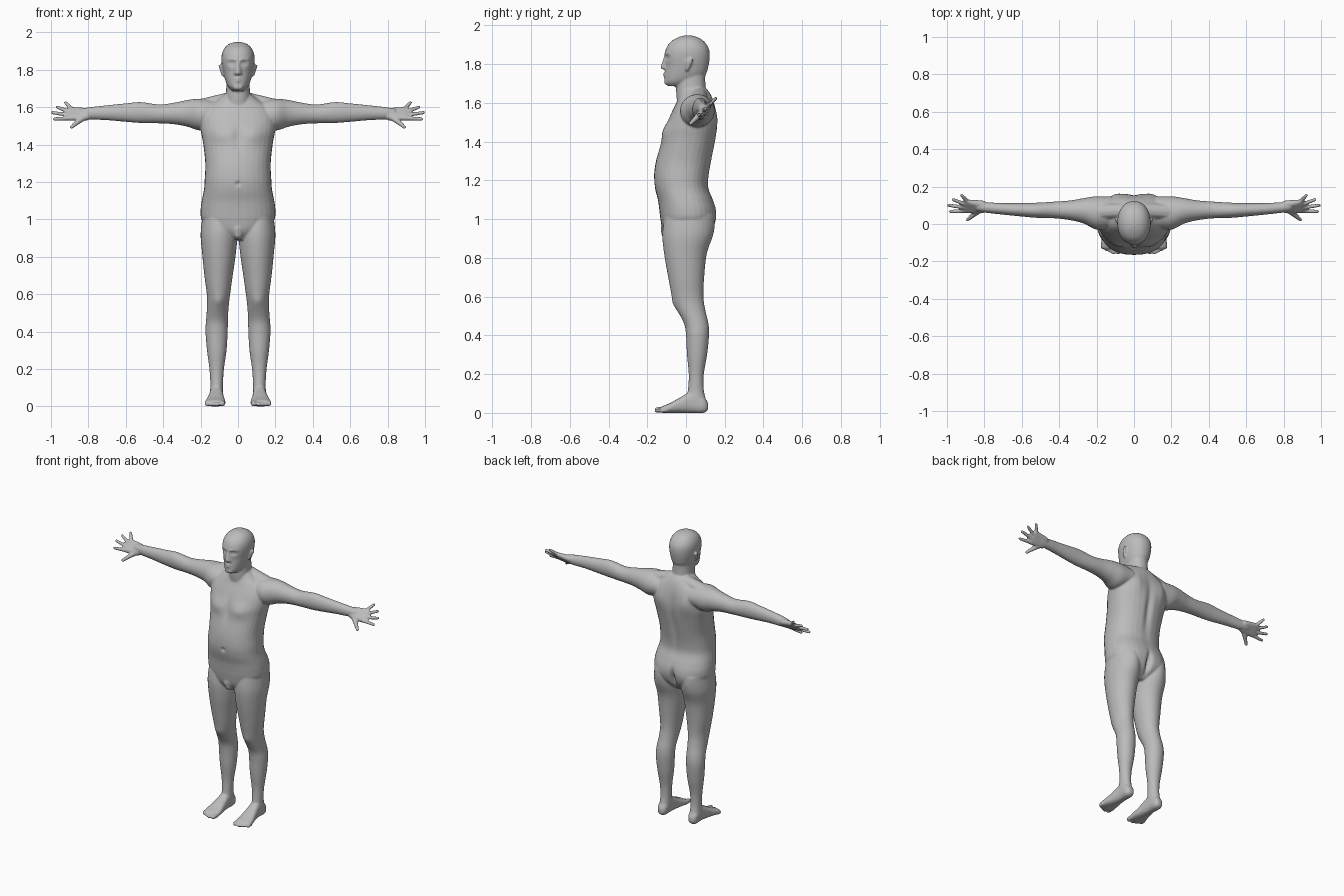
import bpy, bmesh, math
from mathutils import Vector, Matrix

default_cube = bpy.data.objects.get("Cube")
if default_cube:
    bpy.data.objects.remove(default_cube, do_unlink=True)

SEGMENTS = 32
STEPS = 5
centre_parts = bmesh.new()
left_parts = bmesh.new()


def spline(before, start, end, after, t):
    """Smooth interpolation between two neighbouring sections."""
    def blend(a, b, c, d):
        return b + 0.5 * t * (c - a + t * (2*a - 5*b + 4*c - d + t * (3*(b - c) + d - a)))
    return [blend(*values) for values in zip(before, start, end, after)]


def loft(target, axis, sections, power=2.0):
    """Skin a limb from (position, a_low, a_high, b_low, b_high) sections."""
    order = {"x": (1, 2, 0), "y": (2, 0, 1), "z": (1, 0, 2)}[axis]
    dense = []
    last = len(sections) - 1
    for i in range(last):
        around = [sections[max(i - 1, 0)], sections[i], sections[i + 1], sections[min(i + 2, last)]]
        dense += [spline(*around, step / STEPS) for step in range(STEPS)]
    dense.append(sections[last])
    rings = []
    for position, a_low, a_high, b_low, b_high in dense:
        ring = []
        for k in range(SEGMENTS):
            angle = math.tau * k / SEGMENTS
            co, si = math.cos(angle), math.sin(angle)
            a = math.copysign(abs(co) ** (2 / power), co)
            b = math.copysign(abs(si) ** (2 / power), si)
            point = Vector()
            point[order[0]] = (a_low + a_high) / 2 + a * (a_high - a_low) / 2
            point[order[1]] = (b_low + b_high) / 2 + b * (b_high - b_low) / 2
            point[order[2]] = position
            ring.append(target.verts.new(point))
        rings.append(ring)
    for lower, upper in zip(rings, rings[1:]):
        for k in range(SEGMENTS):
            n = (k + 1) % SEGMENTS
            target.faces.new((lower[k], lower[n], upper[n], upper[k]))
    target.faces.new(rings[0])
    target.faces.new(rings[-1])


def hull(target, *balls):
    """Wrap a rounded shape around (x, y, z, radius) balls."""
    shape = bmesh.new()
    for x, y, z, radius in balls:
        bmesh.ops.create_icosphere(shape, subdivisions=2, radius=radius,
                                   matrix=Matrix.Translation((x, y, z)))
    result = bmesh.ops.convex_hull(shape, input=shape.verts)
    inside = {v for v in result["geom_interior"] if isinstance(v, bmesh.types.BMVert)}
    bmesh.ops.delete(shape, geom=list(inside), context="VERTS")
    bmesh.ops.recalc_face_normals(shape, faces=shape.faces)
    scratch = bpy.data.meshes.new("scratch")
    shape.to_mesh(scratch)
    shape.free()
    target.from_mesh(scratch)
    bpy.data.meshes.remove(scratch)


# Torso and pelvis
trunk = [(.89, -.09, .08, .05), (.94, -.12, .13, .15), (1, -.132, .153, .195),
         (1.05, -.138, .155, .2), (1.1, -.145, .14, .194), (1.16, -.16, .117, .182),
         (1.22, -.165, .118, .178), (1.3, -.155, .132, .175), (1.41, -.125, .153, .187),
         (1.48, -.105, .16, .2), (1.55, -.075, .155, .2), (1.6, -.05, .145, .17),
         (1.64, -.035, .13, .11), (1.67, -.03, .11, .07)]
loft(centre_parts, "z", [(z, f, b, -w, w) for z, f, b, w in trunk], power=2.3)
hull(centre_parts, (0, -.1, .95, .032), (0, -.1, .92, .026))

# Neck and head
neck = [(1.56, -.04, .12, .075), (1.64, -.05, .106, .068), (1.7, -.05, .1, .063), (1.78, -.04, .1, .06)]
head = [(1.687, -.092, -.01, .03), (1.71, -.11, .05, .053), (1.745, -.11, .1, .069),
        (1.79, -.106, .116, .08), (1.84, -.11, .123, .088), (1.88, -.103, .118, .087),
        (1.915, -.08, .096, .073), (1.938, -.042, .062, .047), (1.948, -.01, .03, .015)]
for profile in (neck, head):
    loft(centre_parts, "z", [(z, f, b, -w, w) for z, f, b, w in profile], power=2.15)

# Nose, lips and chin
hull(centre_parts, (0, -.106, 1.838, .008), (0, -.121, 1.784, .011),
     (-.014, -.108, 1.78, .009), (.014, -.108, 1.78, .009))
for lip_z in (1.752, 1.738):
    hull(centre_parts, (-.022, -.1, lip_z, .006), (0, -.111, lip_z, .007), (.022, -.1, lip_z, .006))
hull(centre_parts, (-.012, -.096, 1.708, .017), (.012, -.096, 1.708, .017))

# Brow, ear and shoulder slope
hull(left_parts, (.014, -.105, 1.852, .009), (.052, -.084, 1.856, .009))
hull(left_parts, (.083, .005, 1.815, .009), (.096, .028, 1.82, .009), (.082, .005, 1.772, .008))
hull(left_parts, (.05, .07, 1.64, .04), (.2, .065, 1.598, .046))

# Arm
loft(left_parts, "x", [
    (.12, -.02, .14, 1.5, 1.635), (.2, -.03, .148, 1.475, 1.645), (.27, .003, .138, 1.495, 1.638),
    (.34, .02, .126, 1.508, 1.624), (.42, .03, .12, 1.513, 1.614), (.52, .033, .114, 1.515, 1.627),
    (.6, .04, .112, 1.521, 1.62), (.7, .05, .112, 1.53, 1.61), (.79, .06, .116, 1.534, 1.6),
    (.84, .07, .116, 1.542, 1.592)])


def hand_point(x, across, radius):
    """Place a ball on the tilted plane of the hand."""
    slant = across * math.sqrt(0.5)
    return (x, .092 + slant, 1.562 + slant, radius)


# Palm, fingers and thumb
hull(left_parts, *[hand_point(*p) for p in (
    (.81, -.018, .022), (.81, .018, .022), (.9, -.03, .014), (.895, .038, .013))])
fingers = [(.9, -.03, .99, -.036), (.905, -.006, 1, .012), (.9, .018, .976, .054),
           (.89, .038, .93, .088)]
for base_x, base, tip_x, tip in fingers:
    hull(left_parts, hand_point(base_x, base, .0125), hand_point(tip_x - .008, tip, .0095))
hull(left_parts, hand_point(.82, -.02, .018), hand_point(.86, -.062, .014))
hull(left_parts, hand_point(.86, -.062, .014), hand_point(.89, -.098, .01))

# Leg
loft(left_parts, "z", [
    (1.02, -.11, .14, .02, .19), (.92, -.122, .138, .004, .2), (.82, -.113, .107, .011, .192),
    (.7, -.092, .094, .028, .18), (.6, -.072, .09, .042, .167), (.53, -.045, .1, .05, .166),
    (.46, -.01, .116, .054, .171), (.4, 0, .119, .055, .174), (.3, .005, .109, .061, .166),
    (.2, .014, .092, .075, .153), (.12, .01, .092, .08, .148), (.06, 0, .104, .08, .15),
    (.02, 0, .102, .085, .145)])

# Foot and toes
loft(left_parts, "y", [
    (.114, .015, .05, .098, .132), (.09, 0, .085, .083, .148), (.03, 0, .11, .08, .15),
    (-.03, 0, .08, .075, .16), (-.08, 0, .052, .068, .173), (-.12, 0, .036, .067, .178),
    (-.132, .004, .03, .075, .17)], power=2.5)
hull(left_parts, (.083, -.11, .018, .017), (.084, -.149, .015, .015))
for toe in range(4):
    x = .111 + .0185 * toe
    hull(left_parts, (x, -.1, .014, .011), (x, -.152 + .009 * toe, .011, .011))

# Mirror the left parts and gather everything
scratch = bpy.data.meshes.new("scratch")
bmesh.ops.recalc_face_normals(left_parts, faces=left_parts.faces)
left_parts.to_mesh(scratch)
centre_parts.from_mesh(scratch)
bmesh.ops.scale(left_parts, vec=(-1, 1, 1), verts=left_parts.verts)
bmesh.ops.reverse_faces(left_parts, faces=left_parts.faces)
left_parts.to_mesh(scratch)
centre_parts.from_mesh(scratch)
bpy.data.meshes.remove(scratch)
bmesh.ops.recalc_face_normals(centre_parts, faces=centre_parts.faces)
mesh = bpy.data.meshes.new("body")
centre_parts.to_mesh(mesh)
body = bpy.data.objects.new("body", mesh)
bpy.context.collection.objects.link(body)
bpy.context.view_layer.objects.active = body
body.select_set(True)

# Fuse into one skin and soften the joins
remesh = body.modifiers.new("fuse", "REMESH")
remesh.mode = "VOXEL"
remesh.voxel_size = 0.0055
soften = body.modifiers.new("soften", "SMOOTH")
soften.factor = 0.5
soften.iterations = 6
for modifier in ("fuse", "soften"):
    bpy.ops.object.modifier_apply(modifier=modifier)

# Sculpted hollows and swellings: centre, reach, push along y
touches = [
    ((.033, -.1, 1.834), (.017, .05, .012), .012),    # eye socket
    ((.033, -.1, 1.833), (.009, .05, .006), -.006),   # eyeball
    ((.085, -.1, 1.45), (.06, .08, .045), -.014),     # chest
    ((0, -.12, 1.44), (.02, .08, .07), .008),         # breastbone
    ((0, -.16, 1.19), (.012, .05, .012), .01),        # navel
    ((0, .15, 1.36), (.022, .06, .16), -.014),        # spine
    ((.1, .15, 1.52), (.05, .07, .07), .012),         # shoulder blade
    ((0, .14, .98), (.016, .08, .06), -.03),          # seat cleft
    ((.09, .14, .98), (.055, .07, .06), .008),        # seat
    ((.105, -.06, .56), (.03, .04, .035), -.008),     # kneecap
]
for vertex in mesh.vertices:
    point = Vector((abs(vertex.co.x), vertex.co.y, vertex.co.z))
    for centre, reach, push in touches:
        distance = sum(((p - c) / r) ** 2 for p, c, r in zip(point, centre, reach))
        if distance < 9:
            vertex.co.y += push * math.exp(-distance)

# Skin colour
skin = bpy.data.materials.new("grey skin")
skin.use_nodes = True
skin.diffuse_color = (.5, .5, .5, 1)
skin.node_tree.nodes["Principled BSDF"].inputs["Base Color"].default_value = (.5, .5, .5, 1)
mesh.materials.clear()
mesh.materials.append(skin)
bpy.ops.object.shade_smooth()
